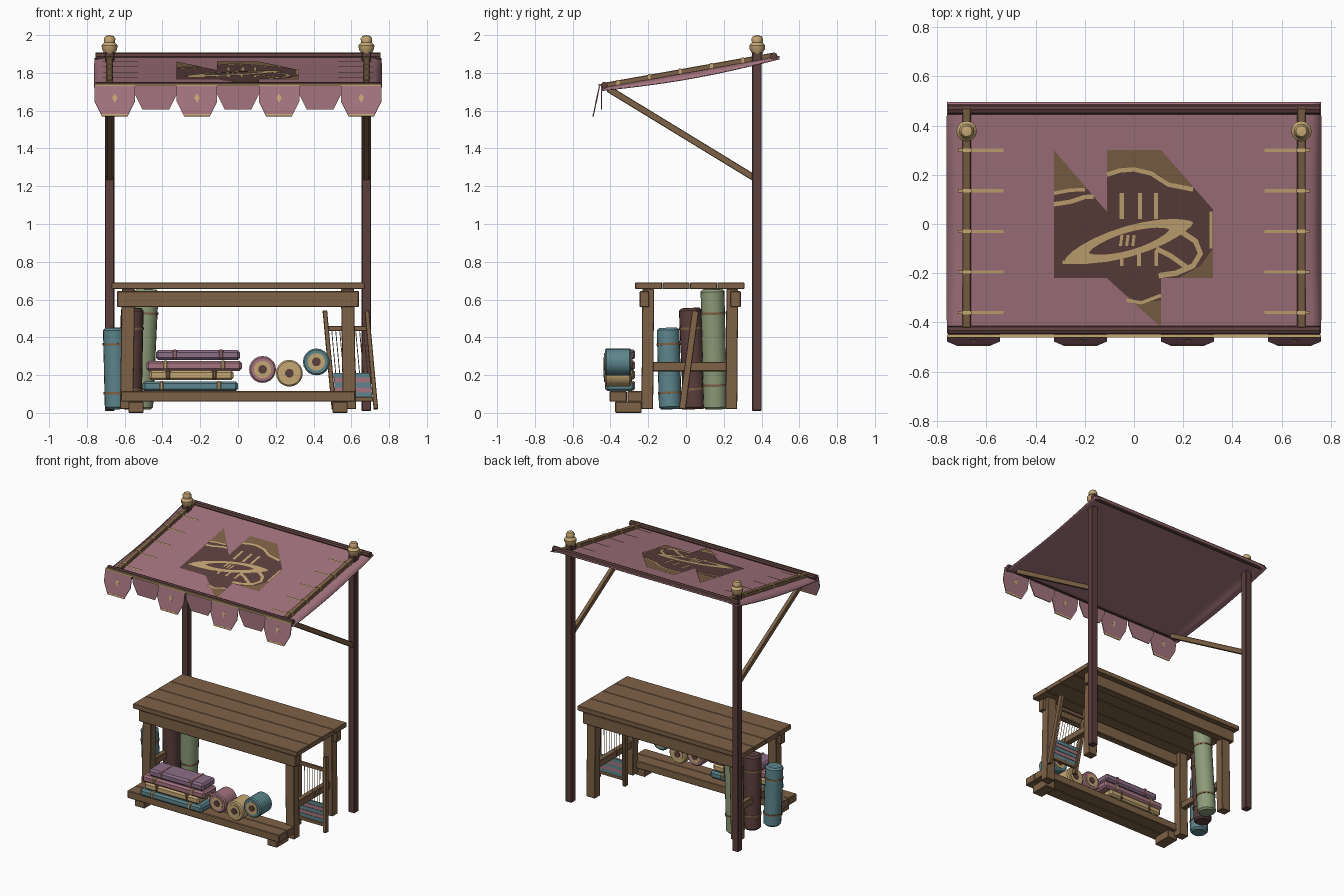
import bpy, bmesh, math
from mathutils import Vector, Matrix

if "Cube" in bpy.data.objects:
    bpy.data.objects.remove(bpy.data.objects["Cube"], do_unlink=True)


def material(name, *rgb):
    m = bpy.data.materials.new(name)
    m.use_nodes = True
    m.diffuse_color = (*rgb, 1)
    m.node_tree.nodes["Principled BSDF"].inputs["Base Color"].default_value = (*rgb, 1)
    return m


wood = material("warm wood", 0.21, 0.122, 0.062)
dark = material("dark stained wood", 0.105, 0.05, 0.045)
pink = material("dusty pink cloth", 0.37, 0.175, 0.21)
tan = material("tan trim", 0.56, 0.385, 0.175)
blue = material("teal cloth", 0.107, 0.235, 0.262)
green = material("sage cloth", 0.262, 0.328, 0.188)
purple = material("mauve cloth", 0.262, 0.156, 0.242)


def finish(name, bm, mat, bevel=0, thick=0, smooth=False):
    me = bpy.data.meshes.new(name)
    bm.to_mesh(me)
    bm.free()
    me.materials.append(mat)
    ob = bpy.data.objects.new(name, me)
    bpy.context.collection.objects.link(ob)
    if smooth:
        me.shade_smooth()
        me.set_sharp_from_angle(angle=math.radians(40))
    if thick:
        mod = ob.modifiers.new("Thickness", "SOLIDIFY")
        mod.thickness, mod.offset = thick, 0
    if bevel:
        mod = ob.modifiers.new("Bevel", "BEVEL")
        mod.width, mod.segments = bevel, 1
    return ob


def box(name, x, y, z, mat, bevel=0.004):
    """Box from three (low, high) ranges."""
    bm = bmesh.new()
    mid = Vector([(a + b) / 2 for a, b in (x, y, z)])
    size = [b - a for a, b in (x, y, z)]
    bmesh.ops.create_cube(bm, size=1, matrix=Matrix.Translation(mid) @ Matrix.Diagonal((*size, 1)))
    return finish(name, bm, mat, bevel)


def along(p, q):
    """Frame halfway from p to q with its z axis along the line and x kept level."""
    p, q = Vector(p), Vector(q)
    d = (q - p).normalized()
    side = Vector((0, 1, 0)) if abs(d.x) > 0.9 else Vector((1, 0, 0))
    v = d.cross(side).normalized()
    rot = Matrix((v.cross(d), v, d)).transposed().to_4x4()
    return Matrix.Translation((p + q) / 2) @ rot, (q - p).length


def beam(name, p, q, w, h, mat, bevel=0.003):
    bm = bmesh.new()
    m, length = along(p, q)
    bmesh.ops.create_cube(bm, size=1, matrix=m @ Matrix.Diagonal((w, h, length, 1)))
    return finish(name, bm, mat, bevel)


def rod(name, p, q, r, mat, bevel=0, sides=20):
    bm = bmesh.new()
    m, length = along(p, q)
    bmesh.ops.create_cone(bm, cap_ends=True, segments=sides, radius1=r, radius2=r, depth=length, matrix=m)
    return finish(name, bm, mat, bevel, smooth=True)


def sheet(name, pts, mat, thick=0.0):
    bm = bmesh.new()
    bm.faces.new([bm.verts.new(p) for p in pts])
    bmesh.ops.recalc_face_normals(bm, faces=bm.faces)
    return finish(name, bm, mat, thick=thick)


def slope(y):
    return 1.722 + 0.178 * (y + 0.43)


def patch(name, pts, mat, level=1):
    """Flat applique lying on the sloped canopy, facing up."""
    area = sum(a[0] * b[1] - b[0] * a[1] for a, b in zip(pts, pts[1:] + pts[:1]))
    pts = pts if area > 0 else pts[::-1]
    return sheet(name, [(x, y, slope(y) + 0.005 + 0.0015 * level) for x, y in pts], mat)


def stroke(name, pts, w, mat=tan):
    """Ribbon of constant width on the canopy."""
    vs = [Vector(p) for p in pts]
    left, right = [], []
    for i, v in enumerate(vs):
        d = (vs[min(i + 1, len(vs) - 1)] - vs[max(i - 1, 0)]).normalized()
        n = Vector((-d.y, d.x)) * w / 2
        left.append(tuple(v + n))
        right.append(tuple(v - n))
    return patch(name, left + right[::-1], mat, 3)


# Table: planked top, aprons, legs, rails
for i in range(4):
    y = -0.27 + i * 0.145
    box("table_plank", (-0.67, 0.67), (y + 0.001, y + 0.144), (0.655, 0.69), wood, 0.003)
for y in ((-0.245, -0.195), (0.235, 0.29)):
    box("apron", (-0.64, 0.64), y, (0.56, 0.645), wood)
for s in (-1, 1):
    for y0, y1 in ((-0.205, -0.2), (0.24, 0.245)):
        beam("table_leg", (s * 0.59, y0, 0.02), (s * 0.58, y1, 0.655), 0.07, 0.062, wood)
    box("side_rail", sorted((s * 0.565, s * 0.605)), (-0.18, 0.22), (0.22, 0.27), wood)
    box("shelf_foot", sorted((s * 0.5, s * 0.58)), (-0.375, -0.235), (0, 0.06), wood)
for y in ((-0.405, -0.313), (-0.311, -0.215)):
    box("shelf_plank", (-0.62, 0.62), y, (0.06, 0.115), wood)

# Posts, finials, braces and canopy rails
knob = [(0, 1.9), (0.026, 1.9), (0.04, 1.925), (0.042, 1.945), (0.028, 1.962),
        (0.031, 1.98), (0.022, 1.995), (0, 2.0)]
for s in (-1, 1):
    x = s * 0.68
    box("post", (x - 0.025, x + 0.025), (0.35, 0.4), (0.01, 1.91), dark)
    bm = bmesh.new()
    vs = [bm.verts.new((r, 0, z)) for r, z in knob]
    es = [bm.edges.new(e) for e in zip(vs, vs[1:])]
    bmesh.ops.spin(bm, geom=vs + es, axis=(0, 0, 1), cent=(0, 0, 0), angle=math.tau, steps=12)
    bmesh.ops.remove_doubles(bm, verts=bm.verts, dist=0.0005)
    bmesh.ops.recalc_face_normals(bm, faces=bm.faces)
    finial = finish("finial", bm, tan, smooth=True)
    finial.location = (x, 0.377, 0)
    beam("brace", (x, 0.36, 1.245), (x, -0.41, 1.715), 0.03, 0.035, wood)
    beam("canopy_rail", (x, -0.42, slope(-0.42) + 0.012), (x, 0.475, slope(0.475) + 0.012), 0.034, 0.028, wood)
    for i in range(5):
        y = 0.3 - i * 0.165
        stroke("lacing", [(s * 0.53, y), (s * 0.715, y)], 0.013)
        box("lacing_loop", (x - 0.019, x + 0.019), (y - 0.007, y + 0.007),
            (slope(y), slope(y) + 0.029), tan, 0)
rod("back_bar", (-0.755, 0.465, 1.888), (0.755, 0.465, 1.888), 0.02, dark, sides=8)
rod("front_bar", (-0.755, -0.432, 1.735), (0.755, -0.432, 1.735), 0.018, dark, sides=8)
box("front_piping", (-0.757, 0.757), (-0.462, -0.45), (1.73, 1.741), tan, 0)

# Canopy cloth, drooping at both side edges
bm = bmesh.new()
bmesh.ops.create_grid(bm, x_segments=40, y_segments=24, size=1)
for v in bm.verts:
    x, y = v.co.x * 0.76, 0.025 + v.co.y * 0.47
    droop = max(0, abs(x) - 0.7) / 0.06
    v.co = (x, y, slope(y) - droop * (0.012 + 0.02 * math.cos(v.co.y * math.pi / 2)))
finish("canopy_cloth", bm, pink, thick=0.007, smooth=True)

# Scalloped valance: long outer flaps alternate with short inner ones
edges = [-0.76, -0.545, -0.325, -0.11, 0.11, 0.325, 0.545, 0.76]
for i, (a, b) in enumerate(zip(edges, edges[1:])):
    long = i % 2 == 0
    low, lean, y0 = (1.57, 0.21, -0.456) if long else (1.605, 0.0, -0.447)

    def hang(x, z, out=0.0):
        return (x, y0 - (1.74 - z) * lean - out, z)

    shape = [(a, 1.74), (a, low + 0.08), (a + 0.04, low), (b - 0.04, low), (b, low + 0.08), (b, 1.74)]
    sheet("valance_flap", [hang(*p) for p in shape], pink, 0.006)
    if long:
        m = (a + b) / 2
        trim = [(a + 0.035, low + 0.011), (a + 0.04, low), (b - 0.04, low), (b - 0.035, low + 0.011)]
        sheet("flap_trim", [hang(*p) for p in trim], tan, 0.008)
        gem = [(m, 1.69), (m - 0.014, 1.668), (m, 1.64), (m + 0.014, 1.668)]
        sheet("flap_diamond", [hang(*p) for p in gem], tan, 0.008)

# Canopy emblem
patch("emblem_ground", [(-0.325, 0.3), (-0.11, 0.05), (-0.11, 0.3), (0.11, 0.3), (0.32, 0.06), (0.32, -0.22),
                        (0.11, -0.22), (0.11, -0.42), (-0.11, -0.22), (-0.325, -0.22)], dark)
patch("emblem_left", [(-0.325, 0.3), (-0.325, 0.13), (-0.25, 0.14), (-0.19, 0.143)], wood, 2)
patch("emblem_top", [(-0.11, 0.3), (-0.11, 0.2), (0, 0.225), (0.1, 0.2), (0.16, 0.155), (0.24, 0.15),
                     (0.11, 0.3)], wood, 2)
patch("emblem_right", [(0.32, -0.22), (0.32, -0.1), (0.27, -0.17), (0.18, -0.22)], wood, 2)
patch("emblem_tail", [(0.11, -0.42), (-0.04, -0.285), (0.02, -0.32), (0.11, -0.31)], wood, 2)
stroke("emblem_arc", [(-0.11, 0.2), (-0.06, 0.217), (0, 0.222), (0.07, 0.205), (0.14, 0.16), (0.24, 0.14)], 0.018)
stroke("emblem_arc", [(-0.325, 0.125), (-0.26, 0.137), (-0.2, 0.14)], 0.014)
stroke("emblem_arc", [(-0.325, 0.08), (-0.26, 0.09), (-0.2, 0.11), (-0.165, 0.11)], 0.018)
stroke("emblem_arc", [(0.19, -0.03), (0.25, -0.07), (0.27, -0.12), (0.24, -0.17), (0.17, -0.2), (0.1, -0.21)], 0.022)
stroke("emblem_arc", [(0.09, -0.1), (0.15, -0.13), (0.22, -0.18)], 0.02)
stroke("emblem_edge", [(0.313, 0.05), (0.313, -0.1)], 0.012)
stroke("emblem_base", [(-0.29, -0.155), (-0.2, -0.155), (-0.1, -0.145)], 0.015)
stroke("emblem_tail_line", [(-0.03, -0.31), (0.03, -0.32), (0.11, -0.29)], 0.014)
for x in (-0.05, 0.025, 0.09):
    stroke("emblem_bar", [(x, 0.02), (x, 0.125)], 0.017)
for x in (-0.05, 0.02, 0.09):
    stroke("emblem_bar", [(x, -0.17), (x, -0.11)], 0.015)


def leaf(name, length, width, mat, level):
    pts = []
    for k in range(24):
        t = k / 24 * math.tau
        u, v = length * math.cos(t), width * math.sin(t) * abs(math.sin(t)) ** 0.4
        pts.append((-0.02 + u * 0.96 - v * 0.28, -0.07 + u * 0.28 + v * 0.96))
    patch(name, pts, mat, level)


leaf("emblem_leaf", 0.272, 0.062, tan, 4)
leaf("emblem_leaf_core", 0.17, 0.036, dark, 5)
for x in (-0.055, -0.03, -0.005):
    patch("emblem_mark", [(x - 0.006, -0.09), (x + 0.006, -0.09), (x + 0.012, -0.045), (x, -0.045)], tan, 6)

# Standing cloth rolls with cords
for name, p, q, r, mat in (("teal", (-0.645, -0.083, 0.02), (-0.655, -0.095, 0.45), 0.06, blue),
                           ("dark", (-0.57, 0.045, 0.02), (-0.56, 0.022, 0.555), 0.06, dark),
                           ("sage", (-0.513, 0.155, 0.02), (-0.483, 0.14, 0.655), 0.063, green)):
    rod(name + "_cloth_roll", p, q, r, mat, 0.012)
    p, q = Vector(p), Vector(q)
    for t in (0.2, 0.8):
        c, d = p.lerp(q, t), (q - p).normalized() * 0.006
        rod(name + "_roll_cord", c - d, c + d, r + 0.004, wood)

# Folded cloth stack with straps
for a, b, z, mat, strap in ((-0.505, 0, 0.115, blue, tan), (-0.47, -0.025, 0.173, tan, wood),
                            (-0.485, 0.02, 0.223, pink, tan), (-0.435, 0.01, 0.28, purple, pink)):
    box("folded_cloth", (a, b), (-0.425, -0.275), (z, z + 0.052), mat, 0.012)
    for x in (a + 0.1, b - 0.1):
        box("cloth_strap", (x - 0.014, x + 0.014), (-0.429, -0.271), (z + 0.004, z + 0.055), strap, 0.008)

# Spools lying on the shelf
for x, z, mat in ((0.13, 0.23, pink), (0.272, 0.21, tan), (0.415, 0.27, blue)):
    rod("spool", (x, -0.43, z), (x, -0.29, z), 0.071, mat, 0.008)
    rod("spool_end", (x, -0.434, z), (x, -0.286, z), 0.046, tan)
    rod("spool_hole", (x, -0.437, z), (x, -0.283, z), 0.023, dark)


# Leaning weaving frame
def frame(u, t):
    """Point on the frame: u across, t up, both 0 to 1."""
    return Vector((0.508 + 0.222 * u - 0.048 * t, -0.02 + 0.07 * t, 0.02 + 0.52 * t))


for u in (0, 1):
    beam("frame_stile", frame(u, 0), frame(u, 1), 0.024, 0.036, wood)
for t in (0.1, 0.82):
    beam("frame_bar", frame(-0.03, t), frame(1.03, t), 0.02, 0.026, wood)
for k in range(9):
    u = 0.12 + k * 0.095
    rod("warp_thread", frame(u, 0.1), frame(u, 0.82), 0.0022, tan, sides=4)
for k in range(5):
    t = 0.12 + k * 0.05
    beam("woven_band", frame(0.06, t + 0.025), frame(0.94, t + 0.025), 0.012, 0.026, pink if k % 2 else blue, 0)
